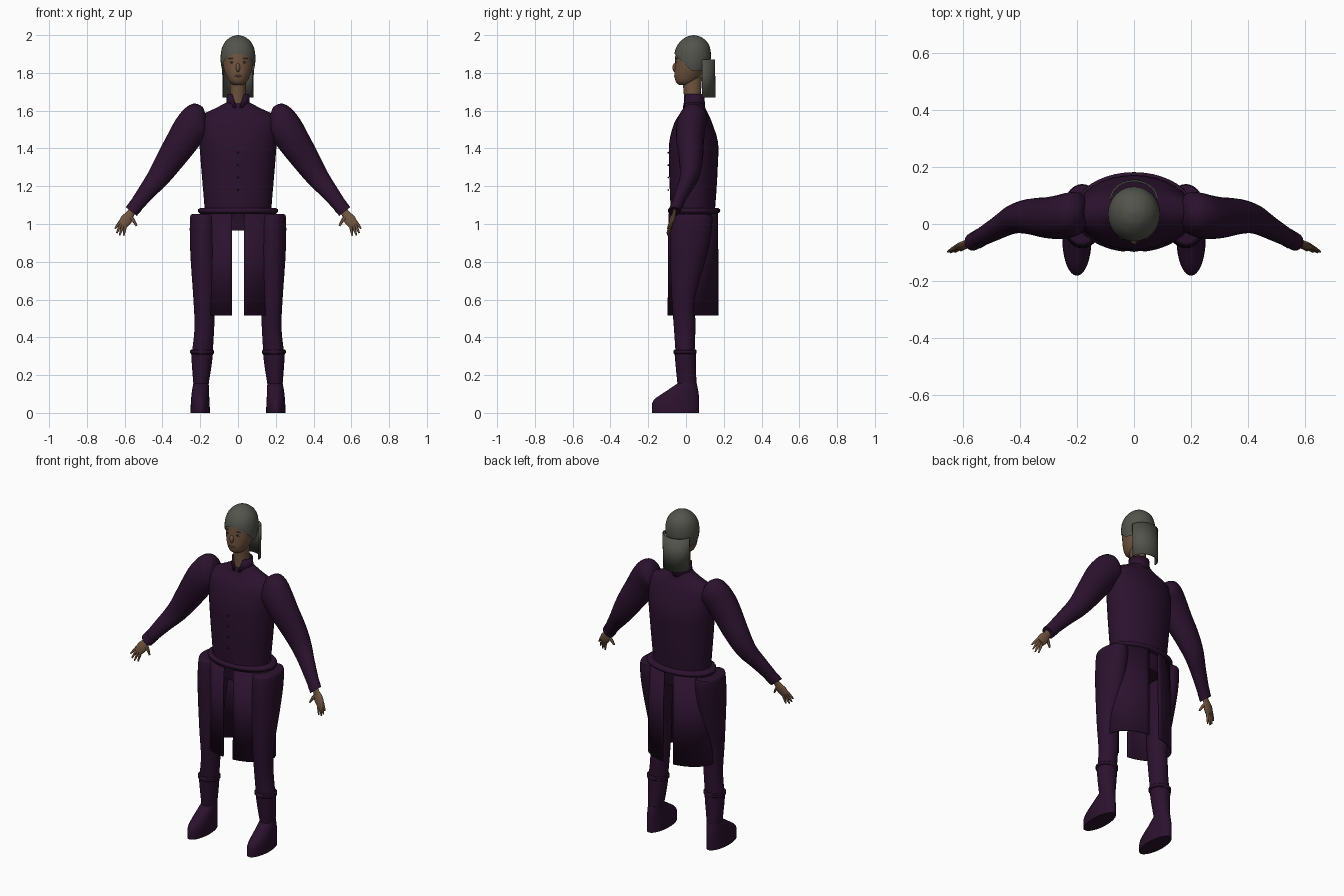
import bpy, bmesh, math
from mathutils import Vector

if "Cube" in bpy.data.objects:
    bpy.data.objects.remove(bpy.data.objects["Cube"])


def material(name, rgb):
    m = bpy.data.materials.new(name)
    m.use_nodes = True
    m.diffuse_color = (*rgb, 1)
    m.node_tree.nodes["Principled BSDF"].inputs["Base Color"].default_value = (*rgb, 1)
    return m


CLOTH = material("dark plum cloth", (0.024, 0.006, 0.027))
SKIN = material("brown skin", (0.16, 0.088, 0.05))
HAIR = material("grey hair", (0.085, 0.088, 0.073))
EYE = material("eye grey", (0.2, 0.19, 0.17))
LIP = material("dark lips", (0.1, 0.04, 0.03))
BUTTON = material("button black", (0.01, 0.01, 0.012))


def finish(name, bm, mat, angle=45):
    bmesh.ops.recalc_face_normals(bm, faces=bm.faces)
    me = bpy.data.meshes.new(name)
    bm.to_mesh(me)
    bm.free()
    me.materials.append(mat)
    ob = bpy.data.objects.new(name, me)
    bpy.context.collection.objects.link(ob)
    bpy.ops.object.select_all(action='DESELECT')
    ob.select_set(True)
    bpy.context.view_layer.objects.active = ob
    bpy.ops.object.shade_smooth_by_angle(angle=math.radians(angle))
    return ob


def refine(rows, steps):
    """Smooth interpolation between rows of numbers."""
    out = []
    for i in range(len(rows) - 1):
        a, b = rows[max(i - 1, 0)], rows[i]
        c, d = rows[i + 1], rows[min(i + 2, len(rows) - 1)]
        for k in range(steps):
            t = k / steps
            out.append([0.5 * (2 * q + (r - p) * t + (2 * p - 5 * q + 4 * r - s) * t * t
                               + (3 * q - p - 3 * r + s) * t ** 3)
                        for p, q, r, s in zip(a, b, c, d)])
    return out + [list(rows[-1])]


def loft(rings, n):
    """Skin elliptical rings given as centre, axis, axis, and cap both ends."""
    bm = bmesh.new()
    loops = [[bm.verts.new(c + u * math.cos(math.tau * k / n) + v * math.sin(math.tau * k / n))
              for k in range(n)] for c, u, v in rings]
    for a, b in zip(loops, loops[1:]):
        for k in range(n):
            j = (k + 1) % n
            bm.faces.new((a[k], a[j], b[j], b[k]))
    bm.faces.new(loops[0])
    bm.faces.new(loops[-1])
    return bm


def stack(rows, steps=3, n=32, side=1):
    """Upright loft from rows of z, centre x, half width, front y, back y."""
    return loft([(Vector((side * x, (f + b) / 2, z)), Vector((w, 0, 0)), Vector((0, (b - f) / 2, 0)))
                 for z, x, w, f, b in refine(rows, steps)], n)


def sweep(rows, flat=1, steps=3, n=16, side=1):
    """Limb loft along rows of x, y, z, radius."""
    rows = refine(rows, steps)
    rings = []
    for i, (x, y, z, r) in enumerate(rows):
        p, q = rows[max(i - 1, 0)], rows[min(i + 1, len(rows) - 1)]
        t = Vector((side * (q[0] - p[0]), 0, q[2] - p[2])).normalized()
        rings.append((Vector((side * x, y, z)), Vector((0, r * flat, 0)), Vector((-t.z, 0, t.x)) * r))
    return loft(rings, n)


def panel(name, mat, z0, z1, cy, size0, size1, span0, span1, thick, n=24):
    """Curved sheet; spans are angles at the bottom and the top, zero is the back."""
    bm = bmesh.new()
    rows = []
    for z, (rx, ry), (a, b) in ((z0, size0, span0), (z1, size1, span1)):
        angles = [math.radians(a + (b - a) * k / n) for k in range(n + 1)]
        rows.append([bm.verts.new((rx * math.sin(t), cy + ry * math.cos(t), z)) for t in angles])
    for k in range(n):
        bm.faces.new((rows[0][k], rows[0][k + 1], rows[1][k + 1], rows[1][k]))
    ob = finish(name, bm, mat)
    mod = ob.modifiers.new("thickness", 'SOLIDIFY')
    mod.thickness = thick
    mod.offset = 0
    return ob


def blob(name, mat, loc, size):
    bm = bmesh.new()
    bmesh.ops.create_uvsphere(bm, u_segments=14, v_segments=8, radius=1)
    bmesh.ops.scale(bm, vec=size, verts=bm.verts)
    bmesh.ops.translate(bm, vec=loc, verts=bm.verts)
    return finish(name, bm, mat, 80)


# Jacket body, belt, hips
finish("jacket", stack([
    (1.06, 0, .175, -.08, .152), (1.16, 0, .183, -.085, .16), (1.3, 0, .195, -.09, .168),
    (1.43, 0, .205, -.089, .17), (1.53, 0, .212, -.064, .14), (1.575, 0, .195, -.038, .122),
    (1.61, 0, .125, -.016, .104), (1.645, 0, .058, -.008, .092)]), CLOTH)
finish("belt", stack([(1.056, 0, .2, -.085, .168), (1.064, 0, .211, -.095, .18),
                      (1.078, 0, .211, -.095, .18), (1.086, 0, .195, -.085, .165)], 2, 40), CLOTH, 80)
finish("hips", stack([(.965, 0, .165, -.05, .13), (1.06, 0, .175, -.07, .15)], 1), CLOTH)
panel("collar", CLOTH, 1.615, 1.687, .042, (.06, .056), (.055, .05), (-172, 172), (-145, 145), .008)
for i in range(4):
    blob("button", BUTTON, (0, -.094, 1.18 + i * .066), (.005, .004, .005))

for side, label in ((1, "left"), (-1, "right")):
    # Coat tails, split at the front and back
    panel(label + "_coat_tail", CLOTH, .515, 1.055, .038, (.205, .134), (.2, .13),
          (side * 9, side * 171), (side * 9, side * 171), .006)
    # Legs
    finish(label + "_leg", stack([
        (1.052, .183, .06, -.065, .125), (1.035, .182, .072, -.078, .14), (.93, .182, .073, -.085, .13),
        (.8, .18, .07, -.083, .1), (.6, .178, .058, -.075, .052), (.45, .178, .052, -.064, .05),
        (.33, .188, .055, -.056, .046)], side=side), CLOTH)
    finish(label + "_boot_shaft", stack([
        (.335, .19, .059, -.062, .052), (.25, .192, .052, -.055, .052),
        (.15, .196, .04, -.045, .056)], side=side), CLOTH)
    finish(label + "_boot_band", stack([
        (.31, .19, .056, -.06, .05), (.316, .19, .063, -.066, .056), (.33, .19, .063, -.066, .056),
        (.336, .19, .056, -.06, .05)], 1, side=side), CLOTH)
    finish(label + "_boot_foot", stack([
        (0, .2, .051, -.18, .07), (.05, .2, .05, -.18, .07), (.08, .2, .048, -.158, .069),
        (.115, .199, .045, -.105, .065), (.155, .196, .041, -.046, .057)], 2, side=side), CLOTH)
    # Sleeves with full shoulders, and cuffs
    finish(label + "_sleeve", sweep([
        (.17, .04, 1.575, .045), (.19, .04, 1.567, .078), (.215, .035, 1.55, .091),
        (.255, .025, 1.5, .091), (.3, .022, 1.43, .085), (.36, .026, 1.34, .074),
        (.42, .018, 1.25, .06), (.48, -.015, 1.175, .047), (.56, -.06, 1.073, .034)],
        .85, n=24, side=side), CLOTH)
    finish(label + "_cuff", sweep([(.538, -.048, 1.1, .039), (.565, -.062, 1.066, .037)],
                                  .85, 1, 24, side), CLOTH)
    # Hands
    finish(label + "_palm", sweep([
        (.555, -.058, 1.078, .02), (.572, -.064, 1.052, .022), (.59, -.072, 1.025, .031),
        (.609, -.08, .998, .027)], .45, side=side), SKIN)
    for x0, z0, x1, y1, z1 in ((.622, 1.014, .652, -.097, .975), (.617, 1.005, .642, -.099, .952),
                               (.608, .998, .627, -.097, .939), (.596, .992, .606, -.092, .938)):
        finish(label + "_finger", sweep([
            (x0, -.08, z0, .009), ((x0 + x1) / 2, (y1 - .08) / 2, (z0 + z1) / 2, .0075),
            (x1, y1, z1, .004)], n=8, side=side), SKIN)
    finish(label + "_thumb", sweep([(.575, -.066, 1.043, .012), (.553, -.074, 1.018, .009),
                                    (.537, -.08, .99, .005)], n=8, side=side), SKIN)
    # Eyes and brows
    blob(label + "_eye", EYE, (side * .033, -.05, 1.856), (.012, .005, .005))
    blob(label + "_iris", BUTTON, (side * .033, -.053, 1.856), (.005, .004, .005))
    blob(label + "_brow", HAIR, (side * .034, -.049, 1.876), (.018, .005, .0035))

# Neck and head
finish("neck", stack([(1.625, 0, .046, -.008, .088), (1.69, 0, .042, -.012, .08),
                      (1.78, 0, .043, -.02, .085)]), SKIN)
finish("head", stack([
    (1.735, 0, .022, -.035, .03), (1.75, 0, .044, -.052, .05), (1.78, 0, .061, -.061, .08),
    (1.82, 0, .075, -.06, .1), (1.87, 0, .082, -.058, .115), (1.92, 0, .08, -.05, .115),
    (1.97, 0, .045, -.01, .085)]), SKIN, 60)
blob("nose", SKIN, (0, -.058, 1.828), (.012, .014, .024))
blob("lips", LIP, (0, -.057, 1.784), (.02, .006, .006))

# Hair cap trimmed along the hairline, and the hanging back hair
cap = stack([
    (1.79, 0, .077, -.05, .108), (1.85, 0, .091, -.061, .128), (1.91, 0, .09, -.06, .131),
    (1.955, 0, .075, -.04, .118), (1.985, 0, .046, -.008, .088), (1.996, 0, .022, .018, .062),
    (2.0, 0, .002, .038, .042)])
for point, normal in (((0, -.06, 1.9), (0, -1, -1)), ((0, 0, 1.81), (0, 0, -1))):
    bmesh.ops.bisect_plane(cap, geom=cap.verts[:] + cap.edges[:] + cap.faces[:],
                           plane_co=point, plane_no=normal, clear_outer=True)
finish("hair_cap", cap, HAIR, 60)
panel("back_hair", HAIR, 1.67, 1.87, .085, (.078, .068), (.082, .066), (-90, 90), (-90, 90), .006)
